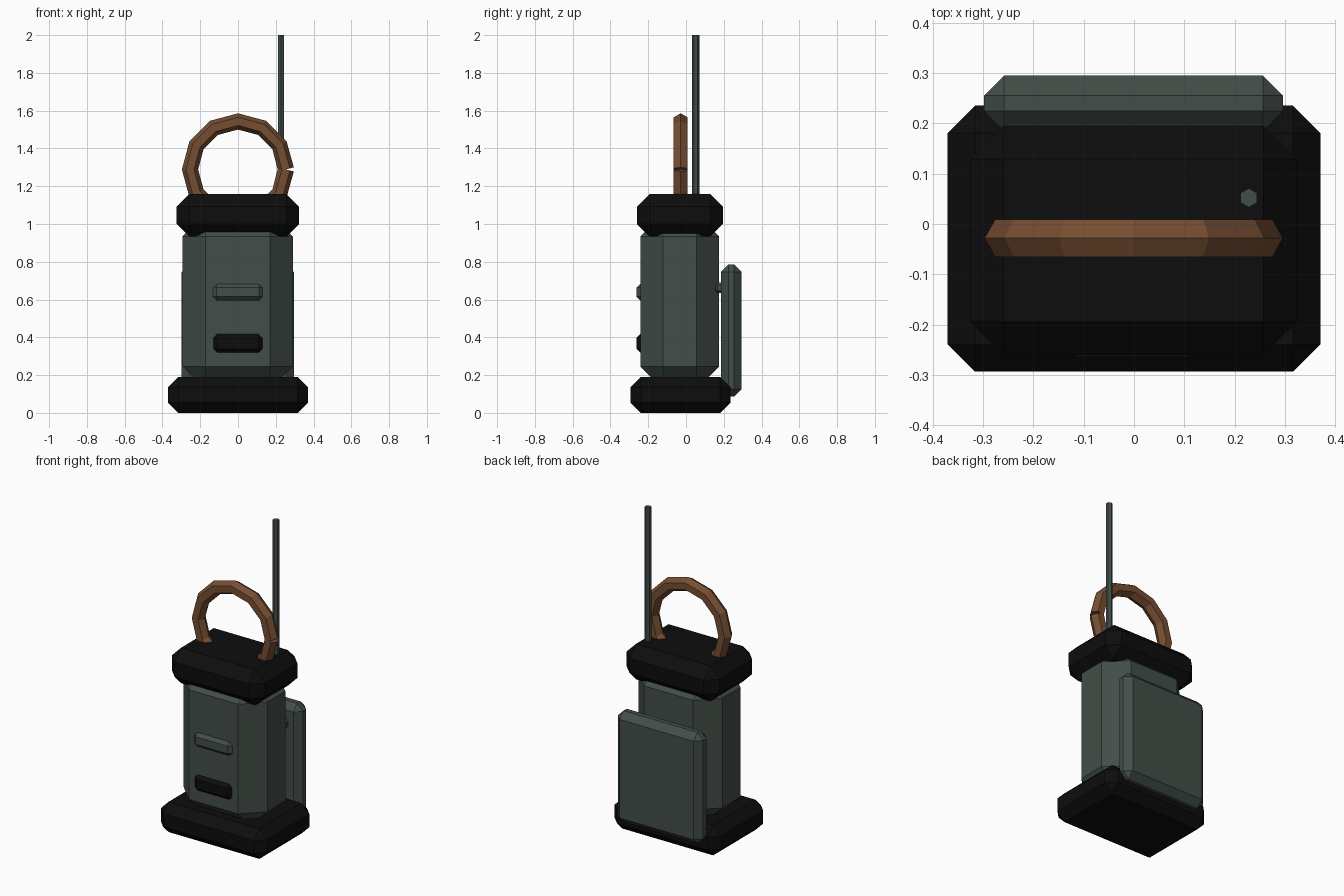
import bpy, bmesh
from math import sin, cos, pi, radians
from mathutils import Vector

if "Cube" in bpy.data.objects:
    bpy.data.objects.remove(bpy.data.objects["Cube"])


def material(name, rgb):
    m = bpy.data.materials.new(name)
    m.diffuse_color = (*rgb, 1)
    m.use_nodes = True
    m.node_tree.nodes["Principled BSDF"].inputs["Base Color"].default_value = m.diffuse_color
    return m


GREEN = material("dark green grey", (0.055, 0.075, 0.065))
BLACK = material("black rubber", (0.004, 0.004, 0.004))
BROWN = material("brown leather", (0.18, 0.075, 0.032))


def finish(bm, name, mat):
    bmesh.ops.recalc_face_normals(bm, faces=bm.faces[:])
    me = bpy.data.meshes.new(name)
    bm.to_mesh(me)
    bm.free()
    me.materials.append(mat)
    ob = bpy.data.objects.new(name, me)
    bpy.context.collection.objects.link(ob)
    return ob


def chamfered_box(name, mat, lo, hi, bevel):
    """Box between two corners with every edge cut flat."""
    lo, hi = Vector(lo), Vector(hi)
    bm = bmesh.new()
    bmesh.ops.create_cube(bm, size=1)
    for v in bm.verts:
        v.co = (lo + hi) / 2 + v.co * (hi - lo)
    bmesh.ops.bevel(bm, geom=bm.edges[:], offset=bevel, segments=1,
                    profile=0.5, affect='EDGES')
    return finish(bm, name, mat)


def six_sided_tube(name, mat, stations, r):
    """Capped tube through stations of (centre, first axis, second axis)."""
    bm = bmesh.new()
    rings = [[bm.verts.new(c + (u * cos(k * pi / 3) + w * sin(k * pi / 3)) * r)
              for k in range(6)] for c, u, w in stations]
    for p, q in zip(rings, rings[1:]):
        for k in range(6):
            n = (k + 1) % 6
            bm.faces.new((p[k], p[n], q[n], q[k]))
    bm.faces.new(rings[0])
    bm.faces.new(rings[-1])
    return finish(bm, name, mat)


X, Y = Vector((1, 0, 0)), Vector((0, 1, 0))

# Casing: base, body and cap
chamfered_box("base", BLACK, (-0.37, -0.293, 0), (0.37, 0.235, 0.19), 0.054)
# component-wise sizes keep the body's wide chamfers hidden inside base and cap
chamfered_box("body", GREEN, (-0.293, -0.242, 0.125), (0.29, 0.176, 1.055), 0.12)
chamfered_box("cap", BLACK, (-0.325, -0.26, 0.934), (0.323, 0.195, 1.158), 0.066)

# Battery pack on the back and its clip
chamfered_box("back_pack", GREEN, (-0.298, 0.184, 0.086), (0.296, 0.295, 0.786), 0.04)
chamfered_box("pack_clip", GREEN, (-0.22, 0.155, 0.635), (0.22, 0.2, 0.69), 0.012)

# Front details
chamfered_box("front_bar", GREEN, (-0.138, -0.262, 0.59), (0.135, -0.16, 0.688), 0.025)
chamfered_box("front_button", BLACK, (-0.143, -0.262, 0.306), (0.142, -0.16, 0.43), 0.033)

# Antenna: straight rod with two corners pointing along y
six_sided_tube("antenna", GREEN,
               [(Vector((0.228, 0.052, z)), Y, X) for z in (1.08, 2.0)], 0.019)

# Handle: twelve-part ring with an open seam on the right
R, N = 0.254, 12
stations = []
for i in range(N + 1):
    a = 2 * pi * i / N
    tilt = a + radians({0: 15, N: -15}.get(i, 0))
    stations.append((Vector((R * cos(a), -0.028, 1.289 + R * sin(a))),
                     Vector((cos(tilt), 0, sin(tilt))), Y))
six_sided_tube("carry_handle", BROWN, stations, 0.043)
